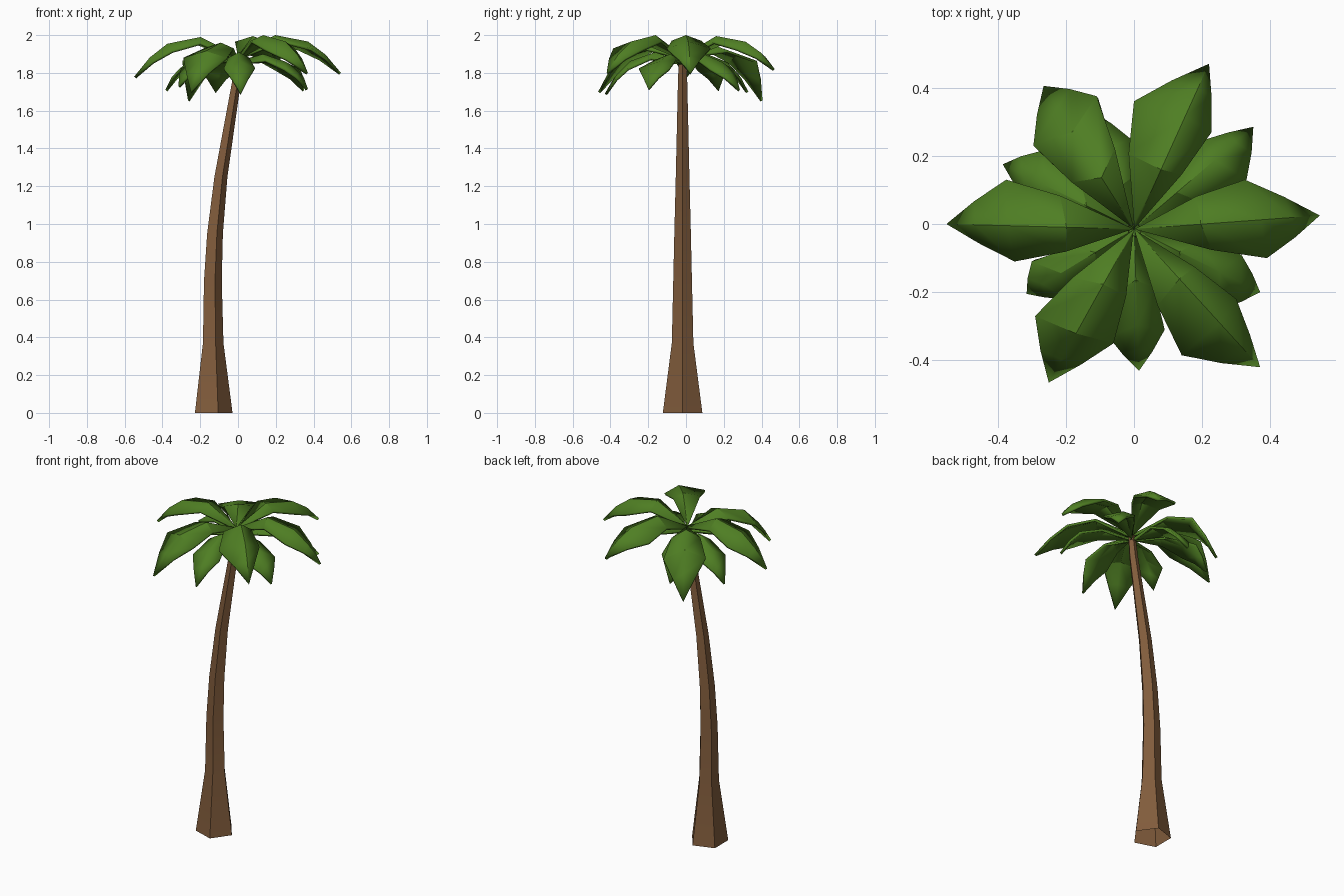
import bpy, bmesh, math
from mathutils import Vector

if "Cube" in bpy.data.objects:
    bpy.data.objects.remove(bpy.data.objects["Cube"])


def material(name, color):
    m = bpy.data.materials.new(name)
    m.diffuse_color = (*color, 1)
    m.use_nodes = True
    m.node_tree.nodes["Principled BSDF"].inputs["Base Color"].default_value = m.diffuse_color
    return m


bark = material("bark_brown", (0.22, 0.107, 0.045))
green = material("leaf_green", (0.078, 0.21, 0.017))


def finish(name, bm, mat):
    mesh = bpy.data.meshes.new(name)
    bm.to_mesh(mesh)
    bm.free()
    mesh.materials.append(mat)
    ob = bpy.data.objects.new(name, mesh)
    bpy.context.collection.objects.link(ob)
    bpy.ops.object.select_all(action='DESELECT')
    ob.select_set(True)
    bpy.context.view_layer.objects.active = ob
    bpy.ops.object.shade_smooth_by_angle(angle=math.radians(30))
    return ob


# Trunk: open five-sided tapering column along a bent path (z, centre x, radius)
rings = [(0, -.139, .11), (.37, -.137, .06), (.7, -.138, .052), (.95, -.126, .046),
         (1.25, -.094, .038), (1.75, -.011, .026), (1.88, .003, .021)]
bm = bmesh.new()
loops = []
for z, cx, r in rings:
    angles = [math.tau * i / 5 for i in range(5)]
    loops.append([bm.verts.new((cx + r * math.cos(a), -.018 + r * math.sin(a), z)) for a in angles])
for lo, hi in zip(loops, loops[1:]):
    for i in range(5):
        j = (i + 1) % 5
        bm.faces.new((lo[i], lo[j], hi[j], hi[i]))
finish("trunk", bm, bark)


# Leaf: arched midrib with two drooping halves, narrow at the hub, pointed at the tip
def leaf(name, tip, peak, left, right, hub_z, fall):
    hub = Vector((0, -.015, hub_z))
    tip, left, right = Vector(tip), Vector((*left, 0)), Vector((*right, 0))
    drop = peak - tip.z
    # fraction along the rib, rib height, edge droop
    stations = ((0, hub_z, .005), (.36, peak, .03),
                (.68, peak - fall * drop, .036), (.85, peak - (.5 + fall / 2) * drop + .014, .022))
    bm = bmesh.new()
    rows = []
    for t, z, droop in stations:
        rib = hub.lerp(tip, t)
        row = []
        for p in (left, None, right):
            q, d = rib, 0
            if p:
                d = droop
                if t < .68:                      # inner half widens quickly from the hub
                    s = t / .68 + .04
                    q = hub.lerp(p, s)
                    q = q + (q - hub.lerp(tip, t)) * (.2 if t else 0)
                else:                            # outer half bulges a little towards the tip
                    q = p.lerp(tip, (t - .68) / .32)
                    q = q + (q - rib) * (.1 if t > .7 else 0)
            row.append(bm.verts.new((q.x, q.y, z - d)))
        rows.append(row)
    for a, b in zip(rows, rows[1:]):
        for i in (0, 1):
            bm.faces.new((a[i], a[i + 1], b[i + 1], b[i]))
    end = bm.verts.new(tip)
    for i in (0, 1):
        bm.faces.new((rows[-1][i], rows[-1][i + 1], end))
    ob = finish(name, bm, green)
    mod = ob.modifiers.new("thickness", 'SOLIDIFY')
    mod.thickness = .014
    mod.offset = -1


# Upper crown: tip, arch height, left and right shoulder points
upper = [((.545, .025, 1.8), 2.0, (.325, .13), (.39, -.1)),
         ((.22, .47, 1.82), 1.995, (0, .36), (.228, .27)),
         ((-.265, .405, 1.655), 1.95, (-.295, .23), (-.11, .375)),
         ((-.55, 0, 1.78), 1.99, (-.35, -.11), (-.375, .13)),
         ((-.25, -.465, 1.7), 1.96, (-.06, -.35), (-.29, -.27)),
         ((.37, -.42, 1.8), 2.0, (.3, -.22), (.14, -.385))]
# Lower crown: leaves filling the gaps
lower = [((.35, .285, 1.71), 1.9, (.2, .245), (.33, .13)),
         ((-.12, .33, 1.7), 1.9, (-.2, .22), (-.01, .25)),
         ((-.385, .175, 1.71), 1.9, (-.31, .06), (-.27, .215)),
         ((-.315, -.205, 1.73), 1.9, (-.2, -.22), (-.3, -.11)),
         ((.015, -.43, 1.69), 1.91, (.09, -.31), (-.075, -.33)),
         ((.37, -.2, 1.715), 1.9, (.315, -.09), (.25, -.25))]
for tier, leaves, hub_z, fall in (("upper", upper, 1.89, .17), ("lower", lower, 1.86, .22)):
    for i, (tip, peak, left, right) in enumerate(leaves):
        leaf(f"{tier}_leaf_{i + 1}", tip, peak, left, right, hub_z, fall)
